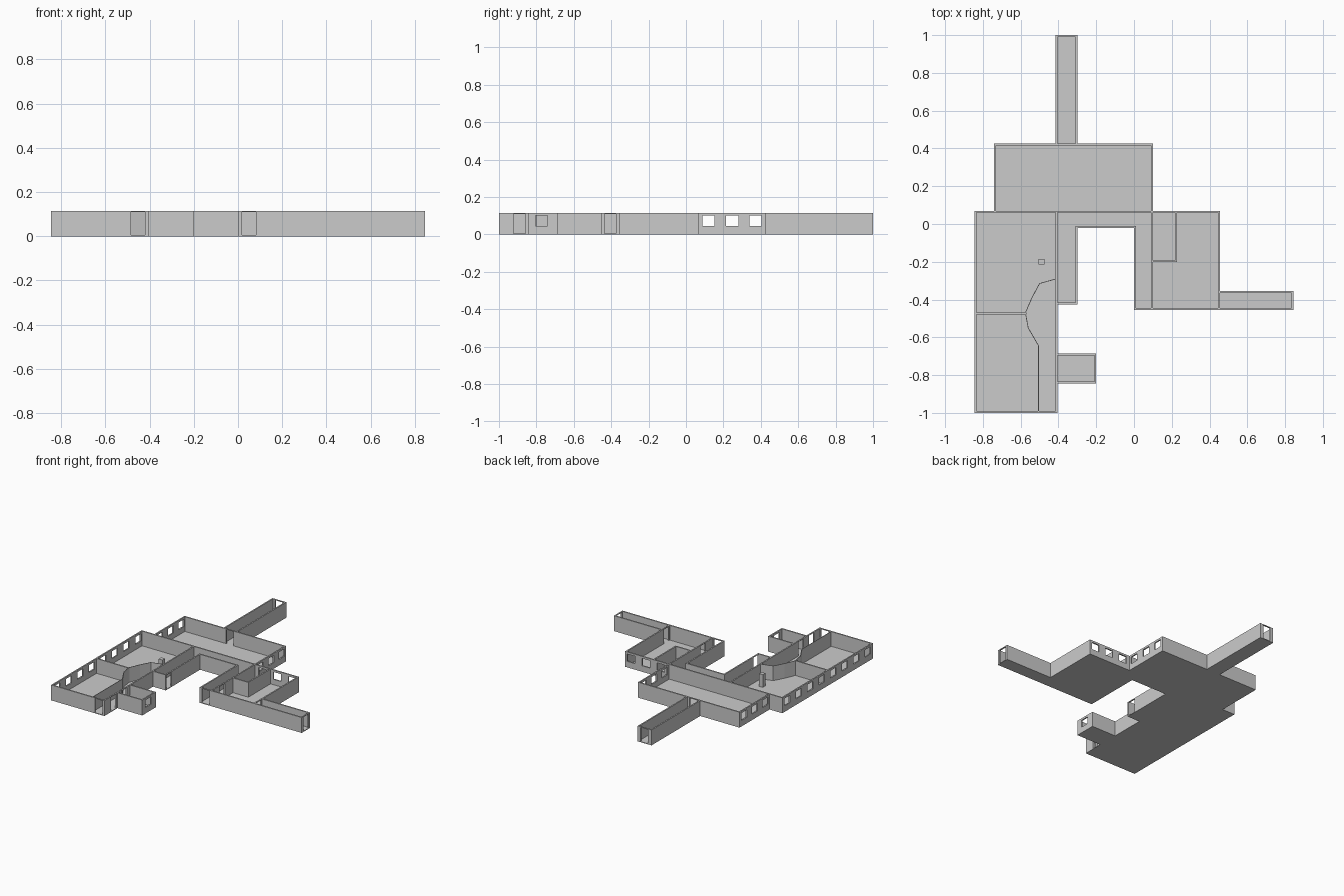
import bpy, bmesh
from mathutils import Vector

HEIGHT = 0.115
FLOOR = 0.005
THICK = 0.01
WINDOW = (0.065, 0.045, 0.10)   # width, sill, head
DOOR = (0.062, FLOOR, 0.11)

cube = bpy.data.objects.get("Cube")
if cube:
    bpy.data.objects.remove(cube, do_unlink=True)

grey = bpy.data.materials.new("plain_grey")
grey.use_nodes = True
grey.diffuse_color = (0.6, 0.6, 0.6, 1)
grey.node_tree.nodes["Principled BSDF"].inputs["Base Color"].default_value = (0.6, 0.6, 0.6, 1)


def finish(name, bm):
    mesh = bpy.data.meshes.new(name)
    bm.to_mesh(mesh)
    bm.free()
    mesh.materials.append(grey)
    obj = bpy.data.objects.new(name, mesh)
    bpy.context.collection.objects.link(obj)
    return obj


def box(name, x0, x1, y0, y1, z0, z1):
    bm = bmesh.new()
    bmesh.ops.create_cube(bm, size=1)
    for v in bm.verts:
        v.co = ((x0 + x1) / 2 + v.co.x * (x1 - x0),
                (y0 + y1) / 2 + v.co.y * (y1 - y0),
                (z0 + z1) / 2 + v.co.z * (z1 - z0))
    return finish(name, bm)


def solidify(obj, thickness):
    mod = obj.modifiers.new("thickness", "SOLIDIFY")
    mod.thickness = thickness
    mod.offset = 0


def wall(name, axis, fixed, start, end, windows=(), doors=()):
    """Straight wall along an axis, as a sheet with openings, then thickened."""
    half = THICK / 2
    holes = [(c - k[0] / 2, c + k[0] / 2, k[1], k[2])
             for k, centres in ((WINDOW, windows), (DOOR, doors)) for c in centres]
    us = sorted({start - half, end + half} | {u for h in holes for u in h[:2]})
    zs = sorted({0, HEIGHT} | {z for h in holes for z in h[2:]})
    bm = bmesh.new()

    def vert(u, z):
        return bm.verts.new((u, fixed, z) if axis == "x" else (fixed, u, z))

    for u0, u1 in zip(us, us[1:]):
        for z0, z1 in zip(zs, zs[1:]):
            um, zm = (u0 + u1) / 2, (z0 + z1) / 2
            if not any(a < um < b and c < zm < d for a, b, c, d in holes):
                bm.faces.new([vert(u0, z0), vert(u1, z0), vert(u1, z1), vert(u0, z1)])
    bmesh.ops.remove_doubles(bm, verts=bm.verts, dist=0.0001)
    solidify(finish(name, bm), THICK)


# Floor plates
for name, *area in (
        ("west_room_floor", -0.845, -0.405, -1.0, 0.07),
        ("north_room_floor", -0.74, 0.10, 0.07, 0.425),
        ("north_passage_floor", -0.415, -0.30, 0.425, 1.0),
        ("middle_passage_floor", -0.405, 0.10, -0.02, 0.07),
        ("stub_passage_floor", -0.405, -0.30, -0.425, -0.02),
        ("side_passage_floor", 0.0, 0.10, -0.455, -0.02),
        ("east_room_floor", 0.10, 0.455, -0.455, 0.07),
        ("east_passage_floor", 0.455, 0.845, -0.455, -0.355),
        ("alcove_floor", -0.405, -0.20, -0.845, -0.685)):
    box(name, *area, 0, FLOOR)

# West room
wall("west_room_west_wall", "y", -0.84, -0.995, 0.065,
     windows=[-0.94 + 0.136 * i for i in range(8)])
wall("west_room_south_wall", "x", -0.995, -0.84, -0.41, doors=[-0.452])
wall("west_room_east_wall", "y", -0.41, -0.995, 0.065, doors=[-0.89, -0.765])
wall("west_room_divider", "x", -0.473, -0.84, -0.575)

# Long wall shared by the rooms on both sides
wall("long_cross_wall", "x", 0.065, -0.84, 0.45, windows=[0.16, 0.283, 0.406])

# North room and its passage
north_windows = [0.12, 0.247, 0.372]
wall("north_room_west_wall", "y", -0.735, 0.065, 0.42, windows=north_windows)
wall("north_room_east_wall", "y", 0.095, 0.065, 0.42, windows=north_windows)
wall("north_room_north_wall", "x", 0.42, -0.735, 0.095, doors=[-0.357])
wall("north_passage_west_wall", "y", -0.41, 0.42, 0.995)
wall("north_passage_east_wall", "y", -0.305, 0.42, 0.995)
wall("north_passage_end_wall", "x", 0.995, -0.41, -0.305, doors=[-0.357])

# Middle passages
wall("middle_passage_south_wall", "x", -0.015, -0.305, 0.005)
wall("stub_east_wall", "y", -0.305, -0.42, -0.015, doors=[-0.385])
wall("stub_end_wall", "x", -0.42, -0.41, -0.305)
wall("side_passage_west_wall", "y", 0.005, -0.45, -0.015)
wall("side_passage_south_wall", "x", -0.45, 0.005, 0.84, doors=[0.05])

# East room, its closet and passage
wall("east_room_west_wall", "y", 0.095, -0.45, 0.065, doors=[-0.33])
wall("east_room_east_wall", "y", 0.45, -0.45, 0.065, doors=[-0.405])
wall("closet_south_wall", "x", -0.197, 0.095, 0.222)
wall("closet_east_wall", "y", 0.222, -0.197, 0.065)
wall("east_passage_north_wall", "x", -0.36, 0.45, 0.84)
wall("east_passage_end_wall", "y", 0.84, -0.45, -0.36, doors=[-0.405])

# Alcove
wall("alcove_north_wall", "x", -0.69, -0.41, -0.205)
wall("alcove_south_wall", "x", -0.84, -0.41, -0.205)
wall("alcove_east_wall", "y", -0.205, -0.84, -0.69, windows=[-0.772])

# Bent thin partition
path = [(-0.41, -0.29), (-0.50, -0.315), (-0.54, -0.39), (-0.575, -0.47),
        (-0.56, -0.55), (-0.505, -0.645), (-0.505, -0.995)]
bm = bmesh.new()
columns = [[bm.verts.new(Vector((x, y, z))) for z in (0, HEIGHT)] for x, y in path]
for a, b in zip(columns, columns[1:]):
    bm.faces.new([a[0], b[0], b[1], a[1]])
solidify(finish("bent_partition", bm), 0.004)

# Pillar
box("pillar", -0.505, -0.475, -0.215, -0.185, 0, 0.1)
